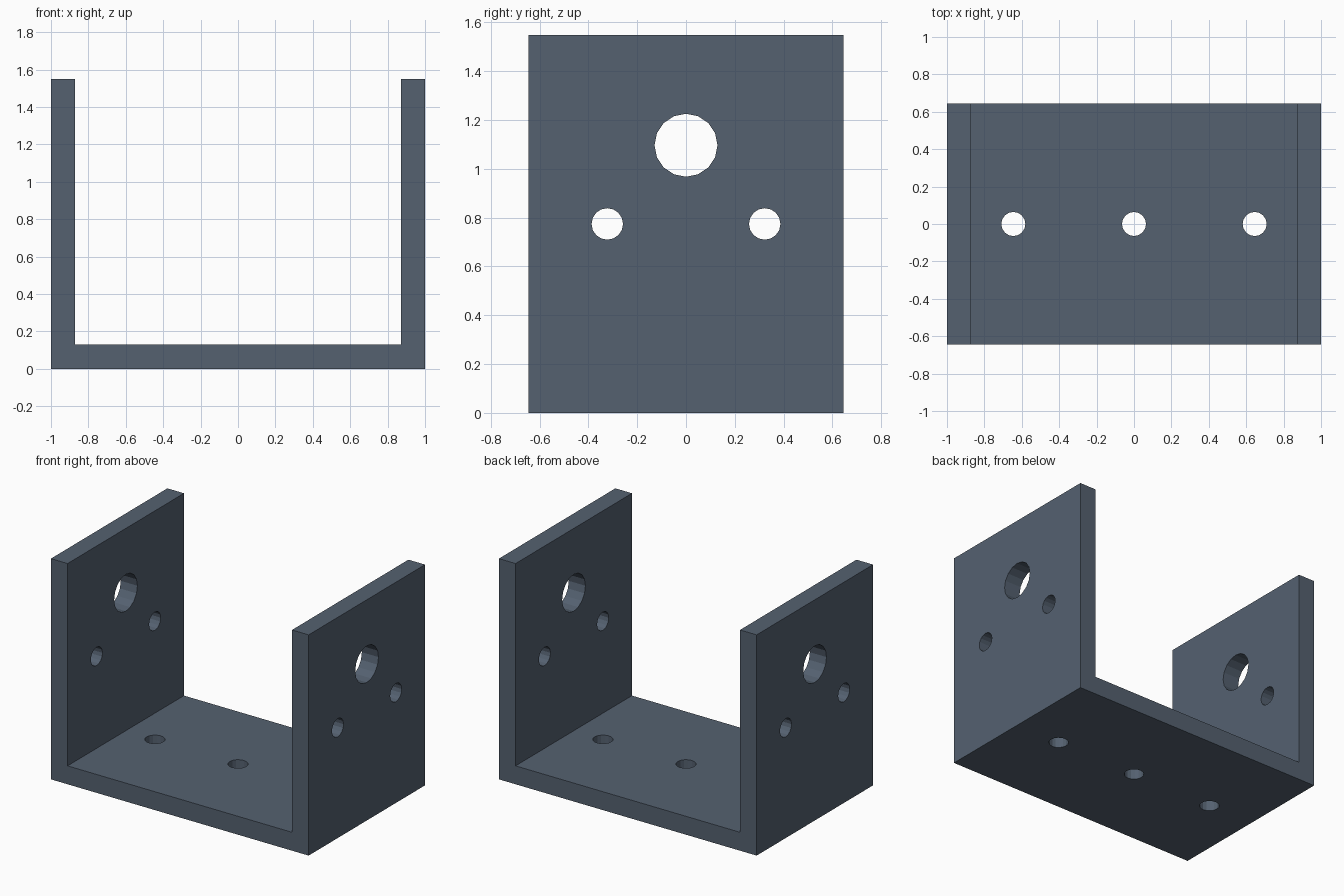
import bpy, bmesh
from math import pi
from mathutils import Matrix

if "Cube" in bpy.data.objects:
    bpy.data.objects.remove(bpy.data.objects["Cube"])

U = 2 / 15.5                      # plate thickness, the grid unit of the part
W, D, H, T = 1.0, 5 * U, 12 * U, U

steel = bpy.data.materials.new("blue_grey")
steel.diffuse_color = (0.09, 0.12, 0.163, 1)
steel.use_nodes = True
steel.node_tree.nodes["Principled BSDF"].inputs["Base Color"].default_value = steel.diffuse_color


def finish(bm, name):
    bmesh.ops.recalc_face_normals(bm, faces=bm.faces)
    mesh = bpy.data.meshes.new(name)
    bm.to_mesh(mesh)
    bm.free()
    mesh.materials.append(steel)
    obj = bpy.data.objects.new(name, mesh)
    bpy.context.collection.objects.link(obj)
    return obj


# U-shaped bracket: profile extruded front to back
bm = bmesh.new()
profile = [(-W, 0), (W, 0), (W, H), (W - T, H), (W - T, T),
           (-W + T, T), (-W + T, H), (-W, H)]
face = bm.faces.new([bm.verts.new((x, -D, z)) for x, z in profile])
ext = bmesh.ops.extrude_face_region(bm, geom=[face])
bmesh.ops.translate(bm, vec=(0, 2 * D, 0),
                    verts=[v for v in ext["geom"] if isinstance(v, bmesh.types.BMVert)])
bracket = finish(bm, "u_bracket")

# Hole cutters
bm = bmesh.new()


def hole(center, radius, length, along_x=False):
    m = Matrix.Translation(center)
    if along_x:
        m = m @ Matrix.Rotation(pi / 2, 4, 'Y')
    bmesh.ops.create_cone(bm, cap_ends=True, segments=16, radius1=radius,
                          radius2=radius, depth=length, matrix=m)


# Through both side walls: shaft hole and two screw holes
hole((0, 0, 8.5 * U), U, 3, True)
for s in (-1, 1):
    hole((0, s * 2.5 * U, 6 * U), U / 2, 3, True)
# Row of three screw holes in the base
for s in (-1, 0, 1):
    hole((s * 5 * U, 0, T / 2), U / 2, 3 * T)
cutter = finish(bm, "hole_cutter")
cutter.hide_render = True
cutter.hide_set(True)

cut = bracket.modifiers.new("holes", 'BOOLEAN')
cut.operation = 'DIFFERENCE'
cut.solver = 'EXACT'
cut.object = cutter
